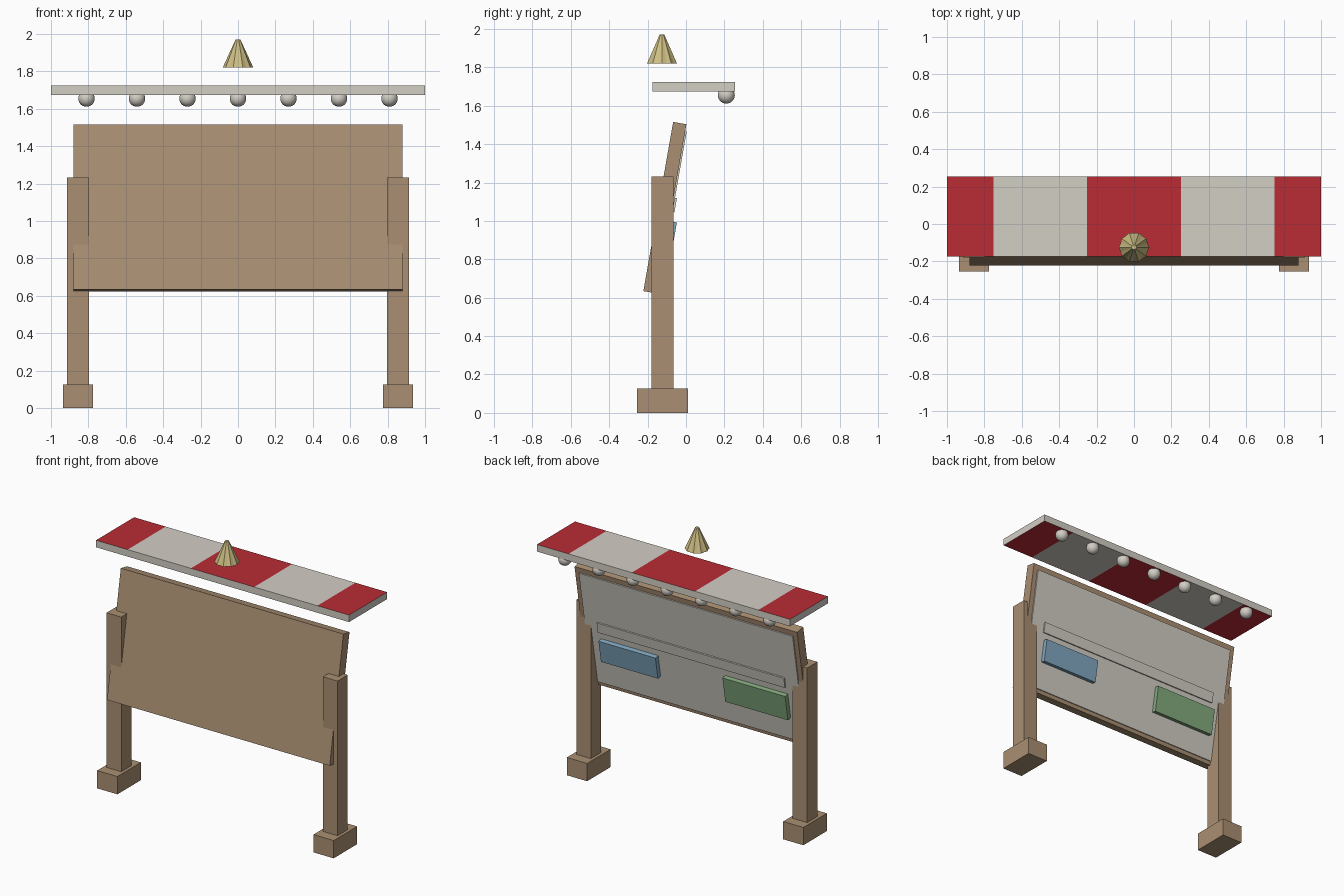
import bpy
import bmesh
import math
from mathutils import Matrix, Vector

old = bpy.data.objects.get("Cube")
if old:
    bpy.data.objects.remove(old, do_unlink=True)


def material(name, rgb):
    m = bpy.data.materials.new(name)
    m.use_nodes = True
    m.diffuse_color = (*rgb, 1)
    m.node_tree.nodes["Principled BSDF"].inputs["Base Color"].default_value = (*rgb, 1)
    return m


WOOD = material("wood", (0.40, 0.275, 0.17))
WHITE = material("off_white", (0.65, 0.62, 0.56))
RED = material("red", (0.49, 0.025, 0.036))
GOLD = material("gold", (0.62, 0.52, 0.23))
BLUE = material("blue", (0.22, 0.39, 0.53))
GREEN = material("green", (0.23, 0.40, 0.21))


def add(name, bm, *mats):
    mesh = bpy.data.meshes.new(name)
    bmesh.ops.recalc_face_normals(bm, faces=bm.faces)
    bm.to_mesh(mesh)
    bm.free()
    for m in mats:
        mesh.materials.append(m)
    ob = bpy.data.objects.new(name, mesh)
    bpy.context.collection.objects.link(ob)
    return ob


def box_mesh(lo, hi):
    lo, hi = Vector(lo), Vector(hi)
    bm = bmesh.new()
    bmesh.ops.create_cube(bm, size=1, matrix=Matrix.Translation((lo + hi) / 2)
                          @ Matrix.Diagonal((*(hi - lo), 1)))
    return bm


def box(name, lo, hi, mat):
    return add(name, box_mesh(lo, hi), mat)


# Posts and feet
for side, s in (("left", 1), ("right", -1)):
    x = 0.855 * s
    box(side + "_foot", (x - 0.08, -0.255, 0), (x + 0.08, 0.01, 0.127), WOOD)
    box(side + "_post", (x - 0.058, -0.18, 0.127), (x + 0.058, -0.065, 1.232), WOOD)

# Leaning board with its sheet, ledge and cards on the back
LEAN = Matrix.Translation((0, -0.11, 1.069)) @ Matrix.Rotation(math.radians(-10), 4, "X")
BACK = 0.035


def on_board(name, x0, x1, z0, z1, depth, mat, y0=BACK):
    box(name, (x0, y0, z0), (x1, BACK + depth, z1), mat).matrix_world = LEAN


on_board("board", -0.88, 0.88, -0.4475, 0.4475, 0, WOOD, -BACK)
on_board("board_sheet", -0.845, 0.845, -0.42, 0.41, 0.008, WHITE)
on_board("board_ledge", -0.74, 0.74, -0.015, 0.06, 0.018, WHITE)
on_board("blue_card", 0.275, 0.725, -0.225, -0.065, 0.04, BLUE)
on_board("green_card", -0.75, -0.255, -0.25, -0.065, 0.04, GREEN)

# Awning with red stripes across its top and underside
bm = box_mesh((-1, -0.175, 1.675), (1, 0.255, 1.725))
for x in (-0.75, -0.25, 0.25, 0.75):
    bmesh.ops.bisect_plane(bm, geom=bm.verts[:] + bm.edges[:] + bm.faces[:],
                           plane_co=(x, 0, 0), plane_no=(1, 0, 0))
bm.normal_update()
for f in bm.faces:
    in_stripe = not 0.25 < abs(f.calc_center_median().x) < 0.75
    f.material_index = int(abs(f.normal.z) > 0.5 and in_stripe)
add("awning", bm, WHITE, RED)

# Round lamps along the back of the awning
for i in range(7):
    bm = bmesh.new()
    bmesh.ops.create_uvsphere(bm, u_segments=20, v_segments=12, radius=0.044)
    for f in bm.faces:
        f.smooth = True
    lamp = add("lamp_%d" % (i + 1), bm, WHITE)
    lamp.location = (0.27 * (i - 3), 0.21, 1.655)

# Fluted finial
bm = bmesh.new()
SIDES = 20
rings = []
for r, z in ((0.082, 1.82), (0.013, 1.97)):
    ring = []
    for i in range(SIDES):
        a = math.tau * i / SIDES
        q = r * (0.92 if i % 2 else 1)
        ring.append(bm.verts.new((q * math.cos(a), q * math.sin(a) - 0.125, z)))
    rings.append(ring)
    bm.faces.new(ring)
for i in range(SIDES):
    j = (i + 1) % SIDES
    bm.faces.new((rings[0][i], rings[0][j], rings[1][j], rings[1][i]))
add("finial", bm, GOLD)
